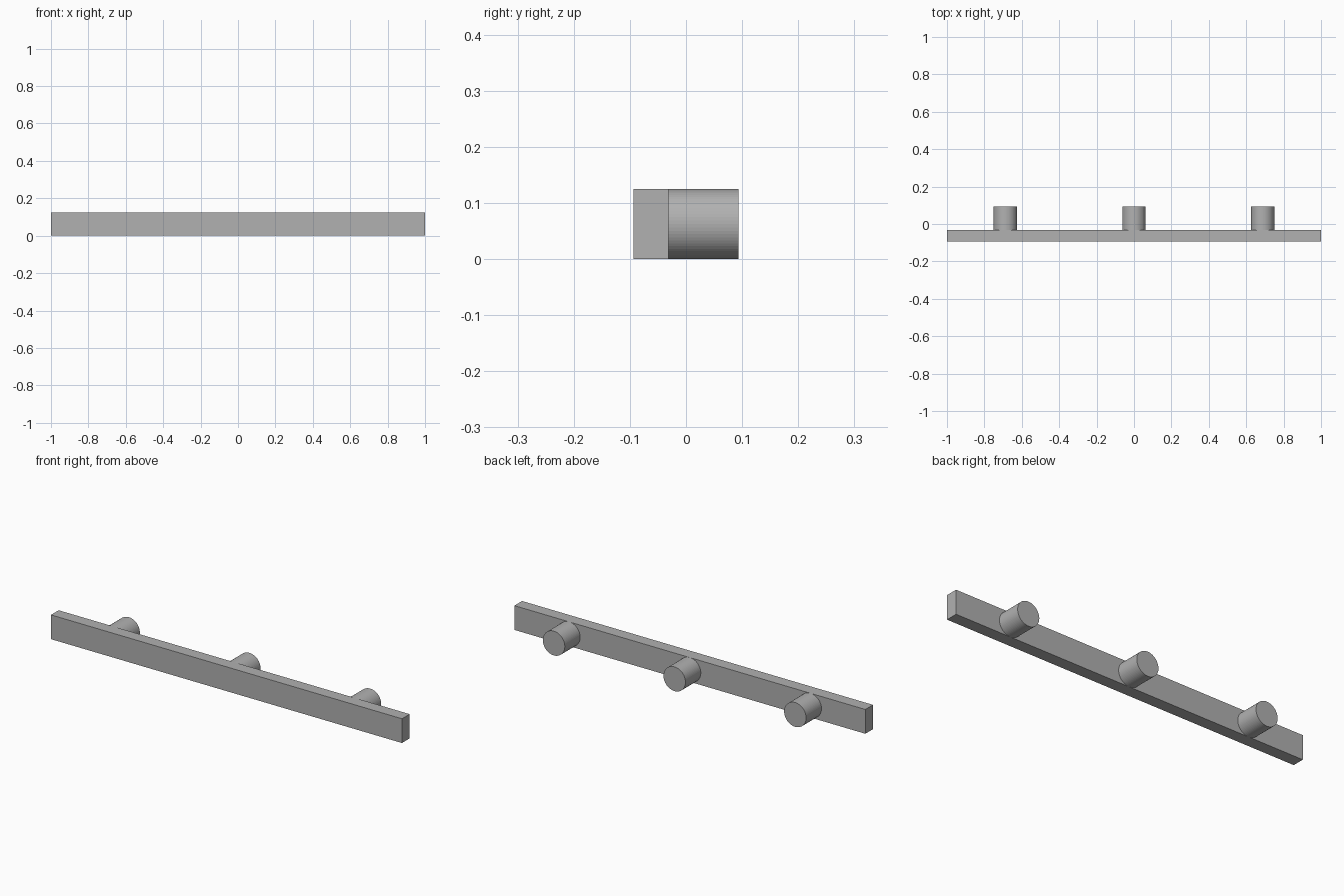
import bpy
import math

if "Cube" in bpy.data.objects:
    bpy.data.objects.remove(bpy.data.objects["Cube"])

HEIGHT = 0.125          # bar height and peg diameter
BAR_FRONT, BAR_BACK, PEG_END = -0.09375, -0.03125, 0.09375

# Dark grey finish shared by all parts
grey = bpy.data.materials.new("dark_grey")
grey.diffuse_color = (0.44, 0.44, 0.44, 1)
grey.use_nodes = True
grey.node_tree.nodes["Principled BSDF"].inputs["Base Color"].default_value = grey.diffuse_color


def finish(obj, name):
    obj.name = name
    obj.data.name = name
    obj.data.materials.append(grey)
    bpy.ops.object.transform_apply(location=False, rotation=True, scale=True)


# Long rectangular rail
bpy.ops.mesh.primitive_cube_add(
    size=1, location=(0, (BAR_FRONT + BAR_BACK) / 2, HEIGHT / 2))
rail = bpy.context.object
rail.scale = (2, BAR_BACK - BAR_FRONT, HEIGHT)
finish(rail, "rail")

# Three round, flat-faceted pegs standing off the back of the rail
for side, x in (("left", -0.6875), ("middle", 0), ("right", 0.6875)):
    bpy.ops.mesh.primitive_cylinder_add(
        vertices=64, radius=HEIGHT / 2, depth=PEG_END - BAR_BACK,
        location=(x, (BAR_BACK + PEG_END) / 2, HEIGHT / 2),
        rotation=(math.pi / 2, 0, 0))
    finish(bpy.context.object, side + "_peg")
